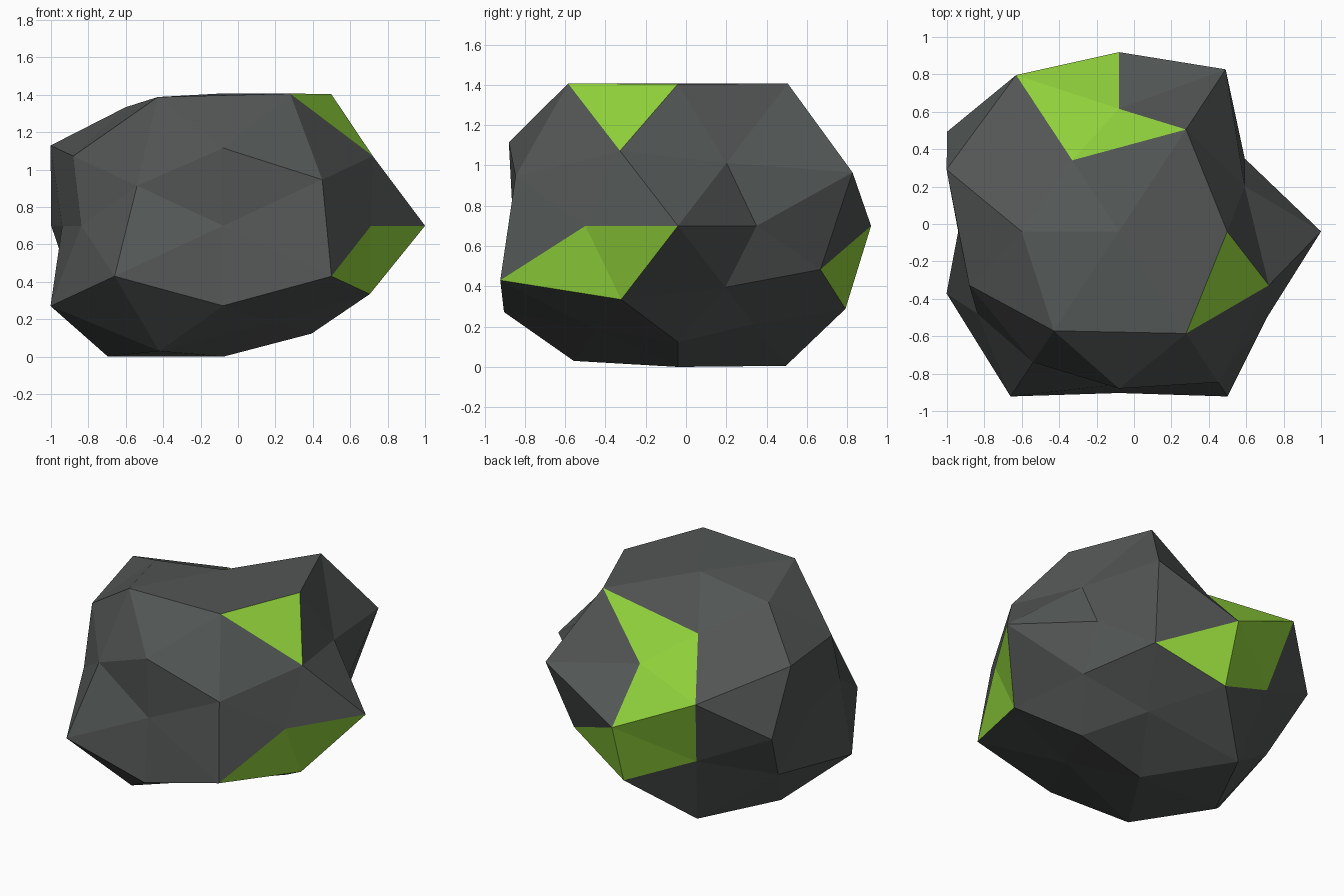
import bpy
import bmesh
from itertools import product
from mathutils import Vector

cube = bpy.data.objects.get("Cube")
if cube:
    bpy.data.objects.remove(cube, do_unlink=True)


def flat_material(name, colour):
    material = bpy.data.materials.new(name)
    material.use_nodes = True
    material.diffuse_color = (*colour, 1)
    shader = next(n for n in material.node_tree.nodes if n.type == 'BSDF_PRINCIPLED')
    shader.inputs["Base Color"].default_value = (*colour, 1)
    shader.inputs["Roughness"].default_value = 0.9
    return material


def mirrored_directions(pattern):
    """Every sign combination of a direction, positive first."""
    options = [(value, -value) if value else (0,) for value in pattern]
    return [Vector(combo).normalized() for combo in product(*options)]


# Once-divided icosahedron: corner, axis and mid-edge directions,
# each with its bulge as a percentage of the base radius
GOLD = (1 + 5 ** 0.5) / 2
WIDE = GOLD * GOLD
families = [
    ((1, 0, GOLD), (110, 90, 99, 117)),
    ((0, GOLD, 1), (82, 104, 105, 108)),
    ((GOLD, 1, 0), (79, 93, 108, 89)),
    ((1, 0, 0), (108, 86)),
    ((0, 1, 0), (102, 87)),
    ((0, 0, 1), (94, 93)),
    ((1, GOLD, WIDE), (116, 80, 116, 85, 81, 114, 113, 110)),
    ((GOLD, WIDE, 1), (114, 93, 106, 116, 110, 91, 92, 116)),
    ((WIDE, 1, GOLD), (83, 81, 99, 97, 114, 98, 99, 114)),
]

# Directions of the facets covered in moss
moss_directions = [
    # Winding patch down the back
    (0, 6, 7), (-3, 8, 6), (-2, 9, 3), (-4, 10, 0), (-2, 9, -3), (2, 9, -3),
    # Low patch and single high facet on the left
    (8, -6, -3), (9, -3, -2), (6, -3, 8),
]

# Boulder: hull of the even sphere, then push each corner in or out
bm = bmesh.new()
bulge = {}
for pattern, percents in families:
    for direction, percent in zip(mirrored_directions(pattern), percents):
        bulge[bm.verts.new(direction)] = percent / 100
bmesh.ops.convex_hull(bm, input=list(bm.verts))
bmesh.ops.recalc_face_normals(bm, faces=list(bm.faces))
bm.normal_update()

# Moss facets are chosen while the sphere is still even
for direction in moss_directions:
    target = Vector(direction).normalized()
    max(bm.faces, key=lambda face: face.normal.dot(target)).material_index = 1

proportions = Vector((1, 0.94, 0.753))
centre = Vector((-0.08, -0.04, 0.7))
for vert, amount in bulge.items():
    vert.co = centre + vert.co * proportions * amount
    vert.co.z = max(vert.co.z, 0)  # flat resting base
bm.normal_update()

mesh = bpy.data.meshes.new("mossy_boulder")
bm.to_mesh(mesh)
bm.free()
mesh.materials.append(flat_material("dark stone grey", (0.084, 0.093, 0.089)))
mesh.materials.append(flat_material("moss green", (0.287, 0.658, 0.045)))
boulder = bpy.data.objects.new("mossy_boulder", mesh)
bpy.context.scene.collection.objects.link(boulder)
